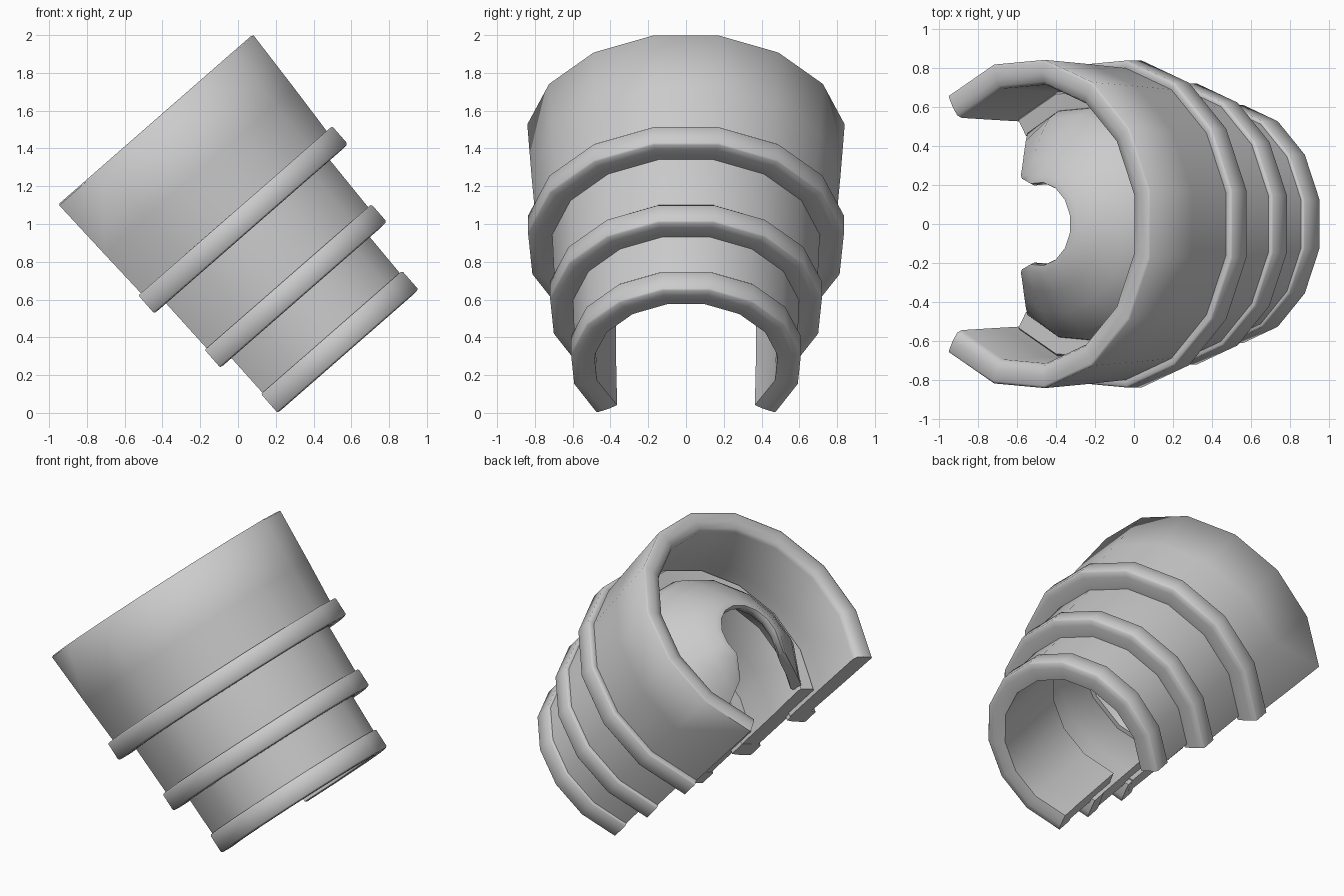
import bpy, bmesh, math
from mathutils import Vector

if "Cube" in bpy.data.objects:
    bpy.data.objects.remove(bpy.data.objects["Cube"])

# Tilted frame: every part is an open arc around one slanted axis
UP = Vector((0.753, 0.0, 0.658))      # from the axis towards the closed side
AXIS = Vector((0.658, 0.0, -0.753))   # along the axis, towards the small end
SIDE = Vector((0.0, 1.0, 0.0))
CENTRE = 0.547
STEP = math.radians(23.5)
SIDES = 11

metal = bpy.data.materials.new("light_grey")
metal.diffuse_color = (0.6, 0.6, 0.6, 1.0)
metal.use_nodes = True
metal.node_tree.nodes["Principled BSDF"].inputs["Base Color"].default_value = metal.diffuse_color


def radial(a):
    return UP * math.cos(a) + SIDE * math.sin(a)


def sweep(name, profile, end_profile=None, angle=50):
    """Sweep a closed (radius, along-axis) section round the open arc."""
    bm = bmesh.new()
    rows = []
    outer = max(r for r, s in profile)
    for k in range(SIDES + 1):
        a = (k - SIDES / 2) * STEP
        end = k in (0, SIDES)
        section = end_profile if end_profile and end else profile
        # thickness at the open ends follows the normal of the last side
        inward = radial(a - math.copysign(STEP / 2, a)) if end else radial(a)
        row = []
        for r, s in section:
            if end_profile:
                p = radial(a) * r
            else:
                p = radial(a) * outer - inward * (outer - r)
            row.append(bm.verts.new(UP * CENTRE + AXIS * s + p))
        rows.append(row)
    n = len(profile)
    for a, b in zip(rows, rows[1:]):
        for i in range(n):
            j = (i + 1) % n
            bm.faces.new((a[i], a[j], b[j], b[i]))
    bm.faces.new(rows[0])
    bm.faces.new(rows[-1])
    bmesh.ops.recalc_face_normals(bm, faces=bm.faces)
    mesh = bpy.data.meshes.new(name)
    bm.to_mesh(mesh)
    bm.free()
    mesh.materials.append(metal)
    ob = bpy.data.objects.new(name, mesh)
    bpy.context.collection.objects.link(ob)
    bpy.ops.object.select_all(action='DESELECT')
    ob.select_set(True)
    bpy.context.view_layer.objects.active = ob
    bpy.ops.object.shade_smooth_by_angle(angle=math.radians(angle))
    return ob


# Large upper shell with a softened rim
sweep("upper_shell", [
    (0.80, -0.74), (0.826, -1.10), (0.848, -1.45), (0.835, -1.457),
    (0.78, -1.457), (0.735, -1.447), (0.72, -1.42), (0.705, -1.10),
    (0.69, -0.74)], angle=65)

# Middle shell, its top edge tucked inside the upper shell
sweep("middle_shell", [
    (0.70, -0.28), (0.715, -0.69), (0.705, -1.0), (0.69, -1.02),
    (0.60, -1.01), (0.59, -0.99), (0.59, -0.69), (0.58, -0.28)])

# Lower shell, its top edge tucked inside the middle shell
sweep("lower_shell", [
    (0.595, 0.12), (0.605, -0.30), (0.605, -0.47),
    (0.495, -0.47), (0.495, -0.30), (0.49, 0.125)])

# Domed cap with a round hole, closing the middle shell
dome = [
    (0.61, -0.96), (0.60, -1.03), (0.56, -1.115), (0.46, -1.215),
    (0.35, -1.30), (0.255, -1.36), (0.215, -1.365), (0.205, -1.335),
    (0.24, -1.28), (0.32, -1.22), (0.43, -1.13), (0.52, -1.03), (0.56, -0.96)]
# the dome corners are rounded back at the open ends
dome_end = [
    (0.61, -0.96), (0.60, -1.02), (0.55, -1.07), (0.46, -1.15),
    (0.38, -1.22), (0.32, -1.275), (0.30, -1.28), (0.285, -1.25),
    (0.30, -1.22), (0.36, -1.16), (0.44, -1.09), (0.52, -1.01), (0.56, -0.96)]
sweep("dome_cap", dome, dome_end)

# Raised bands at the lower edge of each shell
for name, outer, inner, s0, s1 in (
        ("upper_band", 0.845, 0.70, -0.815, -0.69),
        ("middle_band", 0.727, 0.58, -0.367, -0.244),
        ("lower_band", 0.615, 0.49, 0.005, 0.136)):
    c = 0.008
    sweep(name, [
        (inner, s0 + 0.01), (outer - 0.03, s0), (outer - c, s0), (outer, s0 + c),
        (outer, s1 - c), (outer - c, s1), (outer - 0.045, s1 + 0.003),
        (inner + 0.04, s1 + 0.003), (inner, s1 - 0.003)], angle=60)
